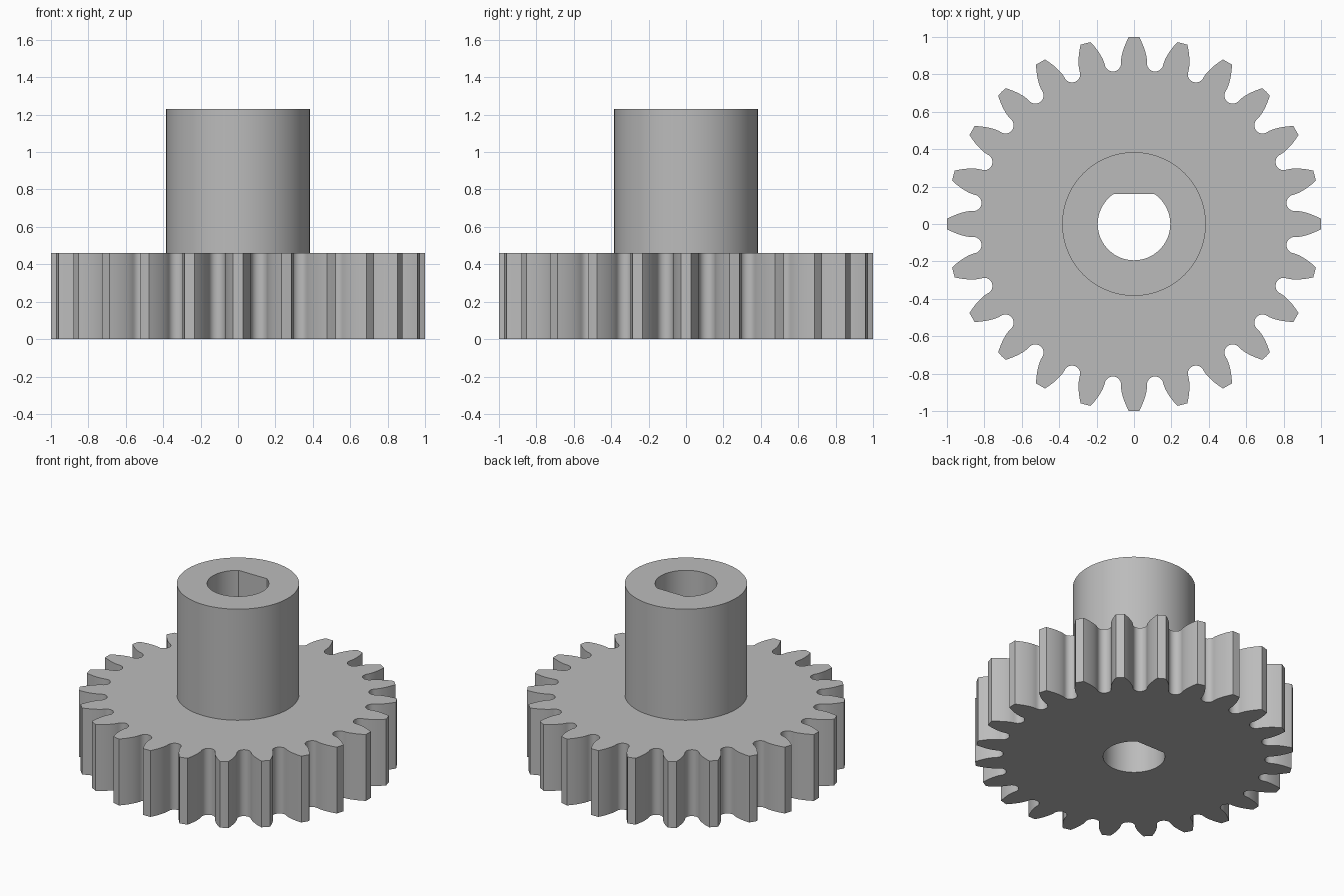
import bpy, bmesh
from math import pi, sin, cos, tan, acos, asin, radians
from mathutils import Vector

old = bpy.data.objects.get("Cube")
if old:
    bpy.data.objects.remove(old, do_unlink=True)

TEETH = 24
TIP_R = 1.0
MODULE = 2 * TIP_R / (TEETH + 2)
PITCH_R = MODULE * TEETH / 2
PRESSURE = radians(20)
BASE_R = PITCH_R * cos(PRESSURE)
GEAR_TOP, HUB_TOP = 0.46, 1.23
HUB_R, BORE_R, FLAT_Y = 0.384, 0.194, 0.161

grey = bpy.data.materials.new("plain grey")
grey.use_nodes = True
grey.diffuse_color = (0.5, 0.5, 0.5, 1)
grey.node_tree.nodes["Principled BSDF"].inputs["Base Color"].default_value = (0.5, 0.5, 0.5, 1)


def polar(r, a):
    return Vector((r * cos(a), r * sin(a), 0))


def half_angle(r):
    """Half the angular thickness of an involute tooth at radius r."""
    inv = lambda a: tan(a) - a
    return pi / (2 * TEETH) + inv(PRESSURE) - inv(acos(min(1, BASE_R / r)))


def gear_outline():
    pts = []
    radii = [BASE_R + (TIP_R - BASE_R) * i / 8 for i in range(9)]
    gap_half = pi / TEETH - half_angle(BASE_R)
    fillet = BASE_R * sin(gap_half)
    for k in range(TEETH):
        mid = pi / 2 + k * 2 * pi / TEETH
        # both involute flanks, with a short land across the tip
        pts += [polar(r, mid - half_angle(r)) for r in radii]
        pts.append(polar(TIP_R, mid))
        pts += [polar(r, mid + half_angle(r)) for r in reversed(radii)]
        # round root between this tooth and the next
        gap = mid + pi / TEETH
        out, side = polar(1, gap), polar(1, gap + pi / 2)
        for i in range(1, 12):
            a = pi * i / 12
            pts.append(out * (BASE_R * cos(gap_half) - fillet * sin(a)) - side * fillet * cos(a))
    return pts


def circle_outline(r, n=96):
    return [polar(r, 2 * pi * i / n) for i in range(n)]


def bore_outline(n=64):
    # circle with a flat on the back side
    start = pi - asin(FLAT_Y / BORE_R)
    sweep = 2 * pi - (start - (pi - start))
    return [polar(BORE_R, start + sweep * i / n) for i in range(n + 1)]


def bored_prism(name, outline, z0, z1):
    bm = bmesh.new()
    caps = {z0: [], z1: []}
    for loop in (outline, bore_outline()):
        rings = {z: [bm.verts.new((p.x, p.y, z)) for p in loop] for z in caps}
        low, high = rings[z0], rings[z1]
        for i in range(len(loop)):
            j = (i + 1) % len(loop)
            bm.faces.new((low[i], low[j], high[j], high[i]))
            for z, ring in rings.items():
                caps[z].append(bm.edges.get((ring[i], ring[j])))
    for edges in caps.values():
        bmesh.ops.triangle_fill(bm, edges=edges, use_beauty=True)
    bmesh.ops.recalc_face_normals(bm, faces=bm.faces)
    mesh = bpy.data.meshes.new(name)
    bm.to_mesh(mesh)
    bm.free()
    mesh.materials.append(grey)
    obj = bpy.data.objects.new(name, mesh)
    bpy.context.collection.objects.link(obj)
    bpy.ops.object.select_all(action='DESELECT')
    obj.select_set(True)
    bpy.context.view_layer.objects.active = obj
    bpy.ops.object.shade_smooth_by_angle(angle=radians(25))
    return obj


# toothed wheel and the tall hub above it
bored_prism("gear_wheel", gear_outline(), 0, GEAR_TOP)
bored_prism("hub", circle_outline(HUB_R), GEAR_TOP, HUB_TOP)
